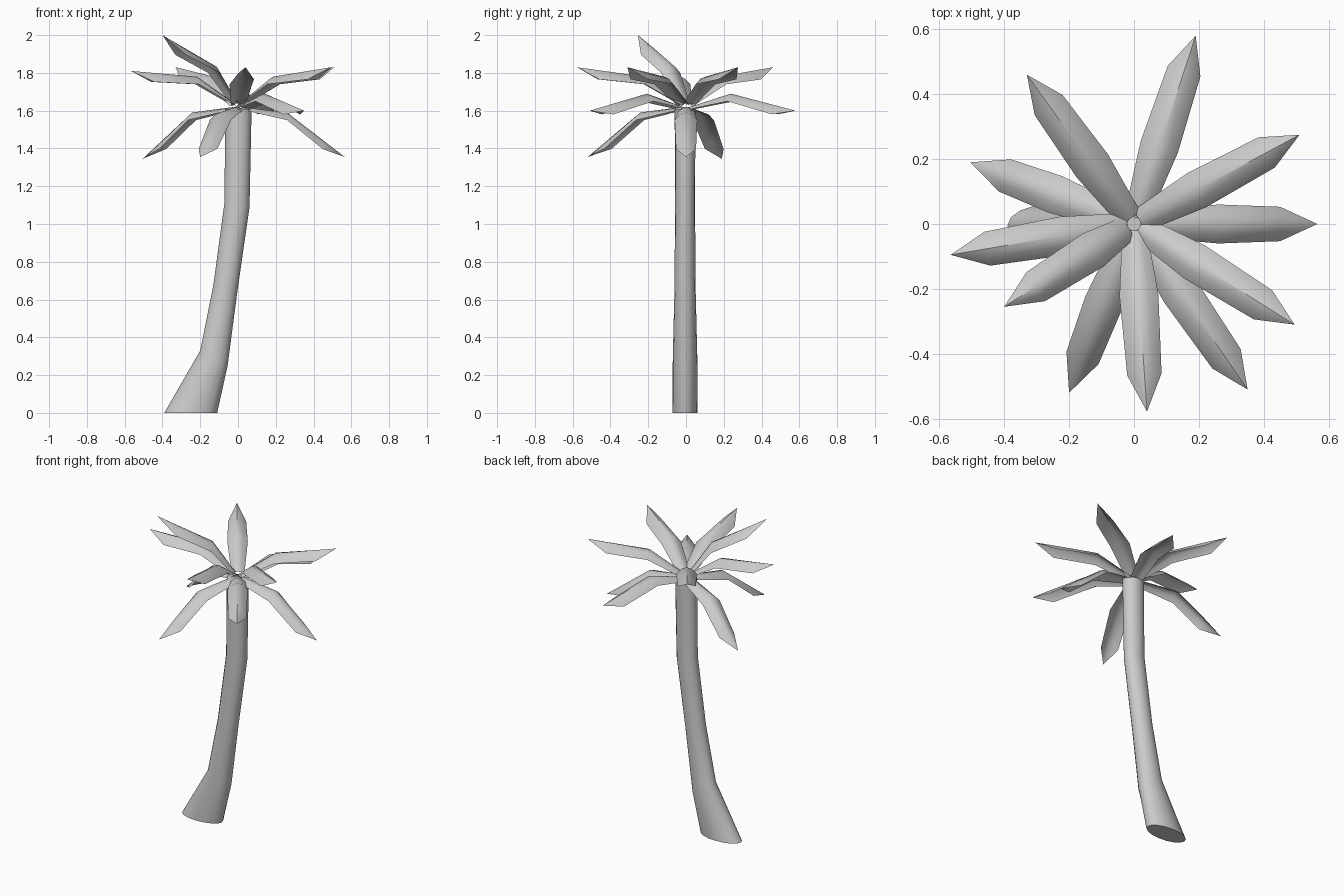
import bpy, math

if "Cube" in bpy.data.objects:
    bpy.data.objects.remove(bpy.data.objects["Cube"])


def make_object(name, verts, faces):
    mesh = bpy.data.meshes.new(name)
    mesh.from_pydata(verts, [], faces)
    mesh.update()
    obj = bpy.data.objects.new(name, mesh)
    bpy.context.collection.objects.link(obj)
    bpy.ops.object.select_all(action='DESELECT')
    obj.select_set(True)
    bpy.context.view_layer.objects.active = obj
    bpy.ops.object.shade_smooth_by_angle(angle=math.radians(40))
    return obj


# Trunk: tilted elliptical rings, each (left x, left z, right x, right z, y radius)
RINGS = [(-0.39, 0.0, -0.11, 0.0, 0.067),
         (-0.20, 0.33, -0.055, 0.25, 0.065),
         (-0.13, 0.68, -0.005, 0.63, 0.056),
         (-0.072, 1.11, 0.061, 1.09, 0.053),
         (-0.067, 1.61, 0.072, 1.61, 0.055)]
N = 16
verts, faces = [], []
for lx, lz, rx, rz, ry in RINGS:
    for i in range(N):
        a = math.tau * i / N
        c = math.cos(a)
        verts.append(((lx + rx) / 2 + c * (rx - lx) / 2,
                      -0.005 + ry * math.sin(a),
                      (lz + rz) / 2 + c * (rz - lz) / 2))
for k in range(len(RINGS) - 1):
    for i in range(N):
        j = (i + 1) % N
        faces.append((k * N + i, k * N + j, (k + 1) * N + j, (k + 1) * N + i))
faces.append(tuple(reversed(range(N))))
faces.append(tuple(range((len(RINGS) - 1) * N, len(RINGS) * N)))
make_object("trunk", verts, faces)


# Fronds: arched blade running base -> bend -> shoulder -> pointed tip
def frond(name, tip_x, tip_y, tip_z, bend_r, bend_z, base_z):
    length = math.hypot(tip_x, tip_y)
    ux, uy = tip_x / length, tip_y / length
    sh_r = length - 0.115
    f = (sh_r - bend_r) / (length - bend_r)
    sh_z = bend_z + f * (tip_z - bend_z)
    # radius, height, half width, edge drop
    stations = [(0.02, base_z, 0.038, 0.015),
                (bend_r, bend_z, 0.06, 0.04),
                (sh_r, sh_z, 0.053, 0.048)]
    steps = [-1, -0.5, 0, 0.5, 1]
    m = len(steps)
    v, fc = [], []
    for r, z, w, d in stations:
        for t in steps:
            v.append((ux * r - uy * w * t, uy * r + ux * w * t, z - d * t * t))
    v.append((tip_x, tip_y, tip_z))
    for k in range(len(stations) - 1):
        for i in range(m - 1):
            a = k * m + i
            fc.append((a, a + m, a + m + 1, a + 1))
    last = (len(stations) - 1) * m
    for i in range(m - 1):
        fc.append((last + i, len(v) - 1, last + i + 1))
    make_object(name, v, fc)


# Each style: bend radius, bend height, base height
STYLES = {"drooping": (0.26, 1.59, 1.62),
          "level": (0.25, 1.69, 1.62),
          "raised": (0.22, 1.78, 1.64),
          "upright": (0.15, 1.84, 1.65)}
TIPS = [("level", 0.19, 0.58, 1.60), ("level", 0.35, -0.51, 1.60),
        ("raised", 0.51, 0.275, 1.83), ("raised", 0.495, -0.31, 1.83),
        ("raised", 0.04, -0.578, 1.83), ("raised", -0.33, 0.46, 1.83),
        ("raised", -0.565, -0.095, 1.81),
        ("drooping", 0.565, 0.0, 1.355), ("drooping", -0.20, -0.52, 1.355),
        ("drooping", -0.505, 0.19, 1.345),
        ("upright", -0.40, -0.255, 2.0)]
for n, (style, x, y, z) in enumerate(TIPS, 1):
    frond(f"{style}_frond_{n}", x, y, z, *STYLES[style])
